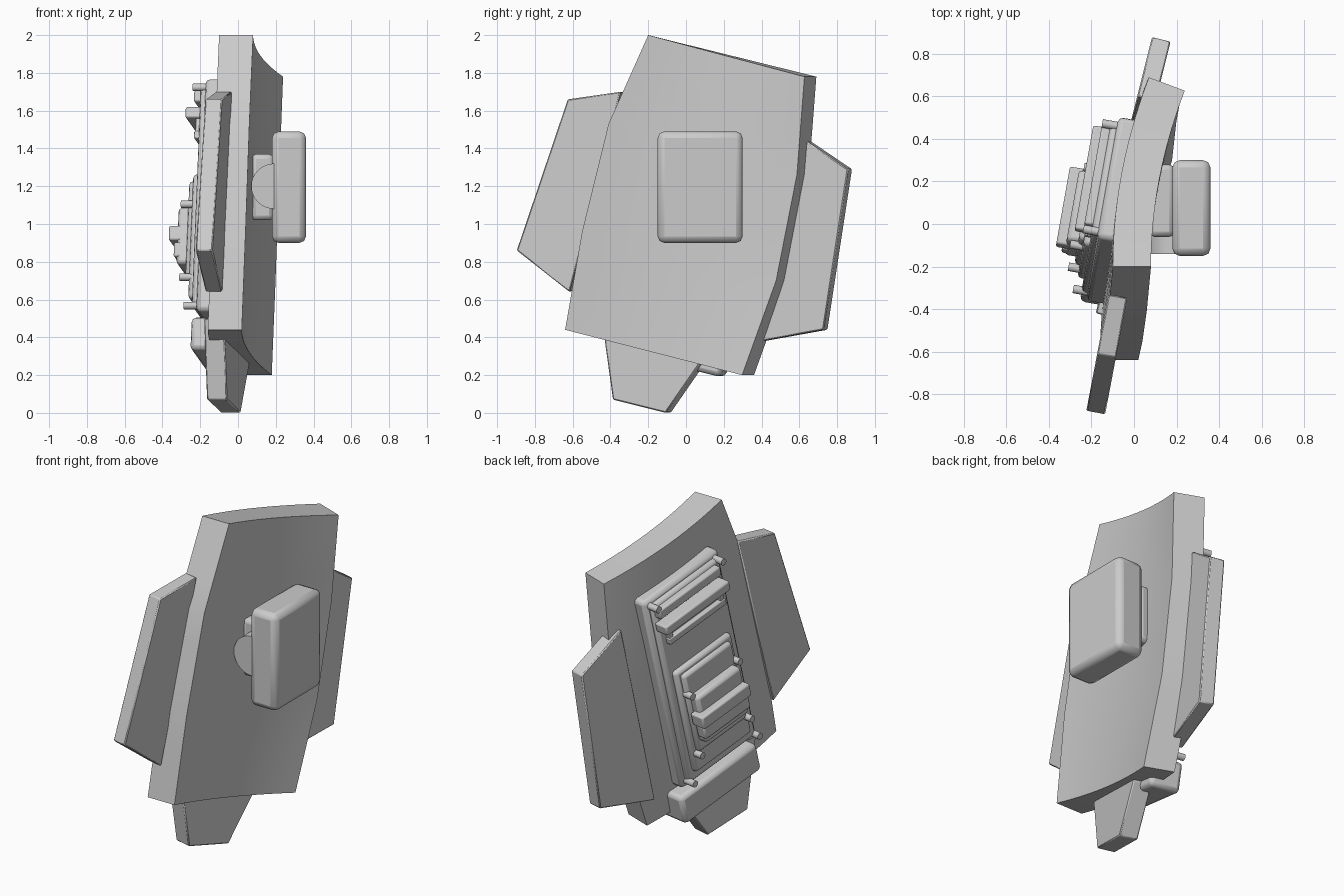
import bpy, bmesh, math
from mathutils import Vector, Matrix

cube = bpy.data.objects.get("Cube")
if cube:
    bpy.data.objects.remove(cube, do_unlink=True)

# One plain grey for the whole model
grey = bpy.data.materials.new("plain grey")
grey.use_nodes = True
COLOUR = (0.6, 0.6, 0.6, 1)
grey.diffuse_color = COLOUR
grey.node_tree.nodes["Principled BSDF"].inputs["Base Color"].default_value = COLOUR


def finish(bm, name, bevel=0, segments=2, smooth=True):
    bmesh.ops.recalc_face_normals(bm, faces=bm.faces)
    mesh = bpy.data.meshes.new(name)
    bm.to_mesh(mesh)
    bm.free()
    ob = bpy.data.objects.new(name, mesh)
    bpy.context.collection.objects.link(ob)
    mesh.materials.append(grey)
    if bevel:
        mod = ob.modifiers.new("bevel", 'BEVEL')
        mod.width, mod.segments = bevel, segments
    if smooth:
        bpy.ops.object.select_all(action='DESELECT')
        ob.select_set(True)
        bpy.context.view_layer.objects.active = ob
        bpy.ops.object.shade_smooth_by_angle(angle=math.radians(30))
    return ob


def box(name, lo, hi, frame=Matrix(), bevel=0.0, segments=2):
    lo, hi = Vector(lo), Vector(hi)
    bm = bmesh.new()
    bmesh.ops.create_cube(bm, size=1)
    bmesh.ops.scale(bm, vec=hi - lo, verts=bm.verts)
    bmesh.ops.translate(bm, vec=(lo + hi) / 2, verts=bm.verts)
    bmesh.ops.transform(bm, matrix=frame, verts=bm.verts)
    return finish(bm, name, bevel, segments)


def rod(name, start, end, radius, sides=16):
    start, end = Vector(start), Vector(end)
    bm = bmesh.new()
    bmesh.ops.create_cone(bm, cap_ends=True, segments=sides, radius1=radius,
                          radius2=radius, depth=(end - start).length)
    turn = (end - start).to_track_quat('Z', 'Y').to_matrix().to_4x4()
    bmesh.ops.transform(bm, matrix=Matrix.Translation((start + end) / 2) @ turn, verts=bm.verts)
    return finish(bm, name)


def plate(name, outline, x, y, slope, thickness):
    """Flat slab with a side outline, lying on a plane that slopes in x along y."""
    bm = bmesh.new()
    face = bm.faces.new([bm.verts.new((x + slope * (p - y), p, q)) for p, q in outline])
    new = bmesh.ops.extrude_face_region(bm, geom=[face])["geom"]
    move = Vector((1, -slope, 0)).normalized() * thickness
    bmesh.ops.translate(bm, vec=move, verts=[g for g in new if isinstance(g, bmesh.types.BMVert)])
    return finish(bm, name, 0.006, 1)


# Curved main panel: rows run between a front and a rear edge line
front_edge = [(-0.64, 0.44), (-0.55, 0.96), (-0.41, 1.53), (-0.2, 2.0)]
rear_edge = [(0.36, 0.2), (0.54, 0.7), (0.65, 1.26), (0.69, 1.78)]


def along(line, t):
    i = min(int(t * 3), 2)
    return Vector(line[i]).lerp(Vector(line[i + 1]), t * 3 - i)


ROWS, COLS = 9, 14
bm = bmesh.new()
grid = []
for r in range(ROWS + 1):
    t = r / ROWS
    p, q = along(front_edge, t), along(rear_edge, t)
    row = []
    for c in range(COLS + 1):
        s = c / COLS
        y, z = p.lerp(q, s)
        row.append(bm.verts.new((-0.16 + 0.06 * t + 0.17 * s * s, y, z)))
    grid.append(row)
inner = {}
for row in grid:
    for c, v in enumerate(row):
        turn = math.radians(20.5) * c / COLS
        inner[v] = bm.verts.new(v.co + 0.18 * Vector((math.cos(turn), -math.sin(turn), 0)))
for r in range(ROWS):
    for c in range(COLS):
        quad = [grid[r][c], grid[r][c + 1], grid[r + 1][c + 1], grid[r + 1][c]]
        bm.faces.new(quad)
        bm.faces.new([inner[v] for v in reversed(quad)])
rim = (grid[0] + [row[-1] for row in grid[1:]] + grid[-1][-2::-1]
       + [row[0] for row in grid[-2:0:-1]])
for a, b in zip(rim, rim[1:] + rim[:1]):
    bm.faces.new([a, inner[a], inner[b], b])
finish(bm, "main_panel")

# Side wings and lower fin
plate("front_wing", [(-0.88, 0.86), (-0.61, 1.66), (-0.33, 1.7), (-0.6, 0.64)],
      -0.12, -0.33, 0.19, 0.09)
plate("rear_wing", [(0.6, 1.48), (0.88, 1.29), (0.75, 0.44), (0.36, 0.37)],
      0.085, 0.88, 0.25, 0.09)
plate("lower_fin", [(-0.36, 0.07), (-0.08, 0.0), (0.1, 0.26), (0.1, 0.5), (-0.42, 0.5)],
      -0.165, -0.36, 0.26, 0.11)

# Mounting pad, block and pivot on the hollow side
box("mount_pad", (0.18, -0.15, 0.9), (0.36, 0.3, 1.49), bevel=0.035)
box("mount_block", (0.07, -0.06, 1.02), (0.19, 0.28, 1.37), bevel=0.025)
rod("mount_pivot", (0.19, -0.14, 1.2), (0.19, 0.1, 1.2), 0.12, 32)

# Equipment stack on the bulging side: a = width, b = height, h = outward
width = Vector((0.17, 0.955, -0.24)).normalized()
height = Vector((0.04, 0.235, 0.97))
height = (height - height.dot(width) * width).normalized()
outward = -width.cross(height)
stack = Matrix((width, height, outward)).transposed().to_4x4()
stack.translation = (-0.09, 0.06, 1.12)

for name, a0, a1, b0, b1, h0, h1, bev in [
    ("base_plate", -0.29, 0.31, -0.67, 0.6, -0.08, 0.06, 0.025),
    ("base_step", -0.26, 0.28, -0.64, 0.57, 0.0, 0.09, 0.02),
    ("upper_bar", -0.22, 0.27, 0.49, 0.55, 0.08, 0.13, 0.01),
    ("ledge_bar", -0.23, 0.28, 0.4, 0.46, 0.08, 0.17, 0.01),
    ("lower_bar", -0.22, 0.23, 0.29, 0.33, 0.08, 0.12, 0.005),
    ("raised_plate", -0.21, 0.24, -0.58, 0.1, 0.05, 0.12, 0.02),
    ("raised_box", -0.18, 0.21, -0.45, 0.07, 0.1, 0.145, 0.02),
    ("core_box", -0.16, 0.19, -0.38, -0.07, 0.12, 0.2, 0.02),
    ("core_ledge", -0.16, 0.22, -0.25, -0.17, 0.15, 0.245, 0.01),
    ("core_foot", -0.16, 0.2, -0.34, -0.26, 0.15, 0.215, 0.01),
    ("bottom_box", -0.25, 0.36, -0.87, -0.69, -0.1, 0.09, 0.025),
]:
    box(name, (a0, b0, h0), (a1, b1, h1), stack, bev)

# Pins standing out of the stack, in pairs
for label, b, reach, top in [("top", 0.56, 0.26, 0.13), ("middle", -0.06, 0.19, 0.18),
                             ("low", -0.46, 0.2, 0.17), ("bottom", -0.63, 0.26, 0.13)]:
    for side, sign in (("front", -1), ("rear", 1)):
        a = 0.01 + sign * reach
        rod(f"{label}_{side}_pin", stack @ Vector((a, b, 0.02)),
            stack @ Vector((a, b, top)), 0.02)

# Brackets holding the lower bar
for side, a in (("front", -0.2), ("rear", 0.21)):
    box(f"{side}_bracket", (a - 0.015, 0.31, 0.08), (a + 0.015, 0.42, 0.115), stack, 0.004)
